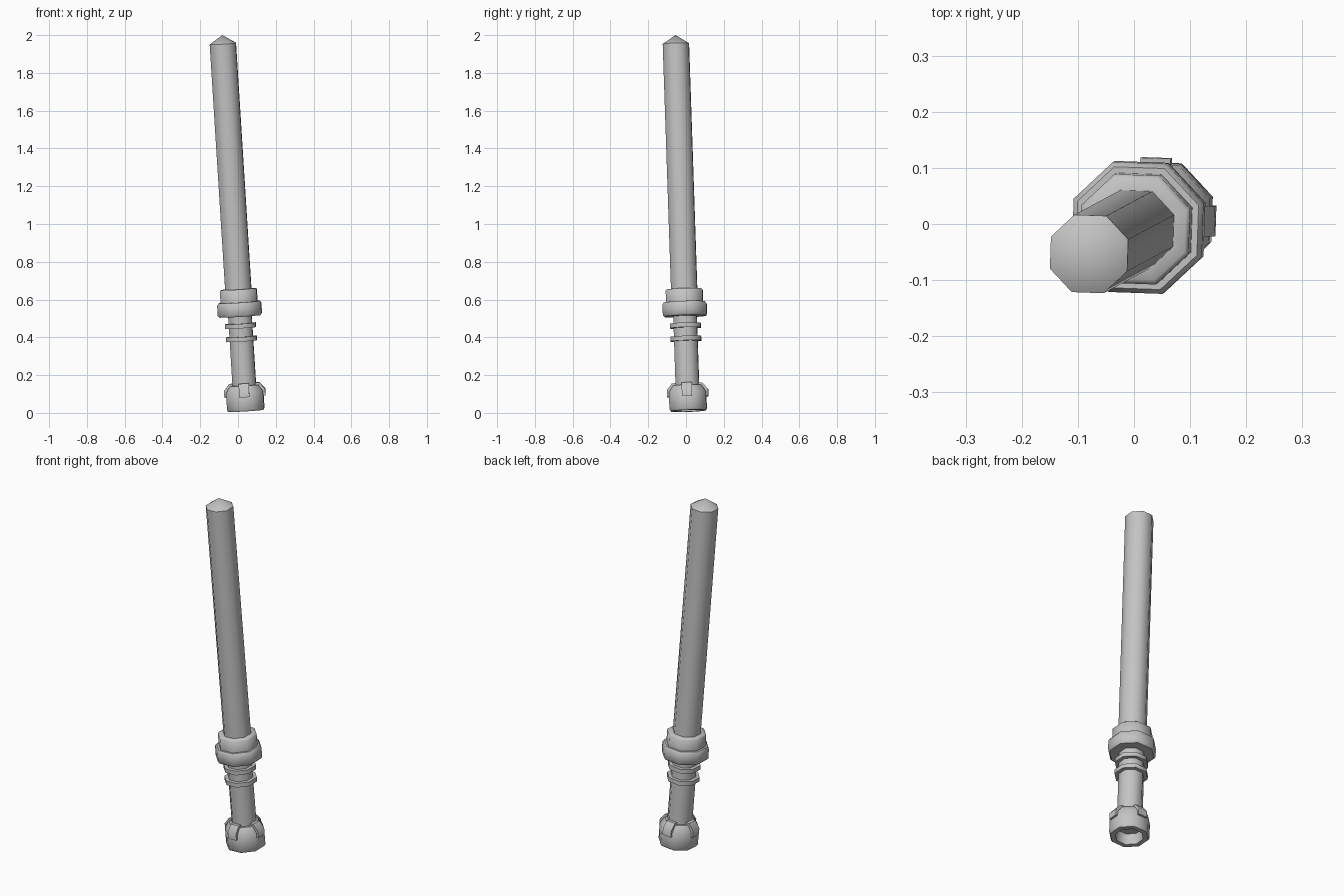
import bpy, bmesh, math
from mathutils import Matrix, Vector

if "Cube" in bpy.data.objects:
    bpy.data.objects.remove(bpy.data.objects["Cube"], do_unlink=True)

grey = bpy.data.materials.new("plain grey")
grey.use_nodes = True
grey.diffuse_color = (0.55, 0.55, 0.55, 1)
grey.node_tree.nodes["Principled BSDF"].inputs["Base Color"].default_value = grey.diffuse_color

# The whole sword leans along one tilted axis
BASE = Vector((0.042, 0.012, 0.011))
TIP = Vector((-0.083, -0.055, 2.0))
LENGTH = (TIP - BASE).length
LEAN = Vector((0, 0, 1)).rotation_difference(TIP - BASE).to_matrix().to_4x4()
PLACE = Matrix.Translation(BASE) @ LEAN @ Matrix.Rotation(math.radians(-2), 4, 'Z')
SIDES = 8


def finish(name, bm):
    bmesh.ops.recalc_face_normals(bm, faces=bm.faces)
    mesh = bpy.data.meshes.new(name)
    bm.to_mesh(mesh)
    bm.free()
    mesh.transform(PLACE)
    mesh.materials.append(grey)
    obj = bpy.data.objects.new(name, mesh)
    bpy.context.collection.objects.link(obj)
    bpy.ops.object.select_all(action='DESELECT')
    obj.select_set(True)
    bpy.context.view_layer.objects.active = obj
    bpy.ops.object.shade_smooth_by_angle(angle=math.radians(50))


def turned(name, profile):
    """Eight-sided turning; profile holds (half width across flats, height)."""
    bm = bmesh.new()
    rings = []
    for half, h in profile:
        r = half / math.cos(math.pi / SIDES)
        angles = [(i + 0.5) * math.tau / SIDES for i in range(SIDES)]
        rings.append([bm.verts.new((r * math.cos(a), r * math.sin(a), h)) for a in angles])
    for low, high in zip(rings, rings[1:]):
        for i in range(SIDES):
            j = (i + 1) % SIDES
            bm.faces.new((low[i], low[j], high[j], high[i]))
    bm.faces.new(rings[0])
    bm.faces.new(rings[-1])
    bmesh.ops.remove_doubles(bm, verts=bm.verts, dist=0.0001)
    finish(name, bm)


def clip(name, angle, profile, width):
    """Side profile extruded to a small block and turned around the axis."""
    bm = bmesh.new()
    face = bm.faces.new([bm.verts.new((r, -width / 2, h)) for r, h in profile])
    new = bmesh.ops.extrude_face_region(bm, geom=[face])["geom"]
    verts = [v for v in new if isinstance(v, bmesh.types.BMVert)]
    bmesh.ops.translate(bm, verts=verts, vec=(0, width, 0))
    bmesh.ops.rotate(bm, verts=bm.verts, matrix=Matrix.Rotation(angle, 3, 'Z'))
    finish(name, bm)


# Pommel with a hollow underside
turned("pommel", [(0.062, 0.06), (0.068, 0), (0.092, 0), (0.098, 0.01),
                  (0.098, 0.1), (0.075, 0.135), (0.06, 0.135)])

# Four clips around the pommel shoulder
for i, side in enumerate(("left", "back", "right", "front")):
    clip(side + "_clip", i * math.pi / 2,
         [(0.05, 0.075), (0.109, 0.075), (0.109, 0.112), (0.08, 0.147), (0.05, 0.147)], 0.054)

# Grip and its two thin rings
turned("grip", [(0.062, 0.1), (0.062, 0.52)])
for name, h in (("lower_grip_ring", 0.37), ("upper_grip_ring", 0.44)):
    turned(name, [(0.06, h), (0.081, h), (0.081, h + 0.024), (0.06, h + 0.024)])

# Stepped collar
turned("lower_collar", [(0.06, 0.502), (0.108, 0.502), (0.116, 0.512),
                        (0.116, 0.565), (0.108, 0.577), (0.09, 0.577)])
turned("upper_collar", [(0.09, 0.57), (0.097, 0.575), (0.097, 0.64), (0.09, 0.646), (0.06, 0.646)])

# Blade with a blunt point
turned("blade", [(0.069, 0.63), (0.069, LENGTH - 0.046), (0.00001, LENGTH)])
